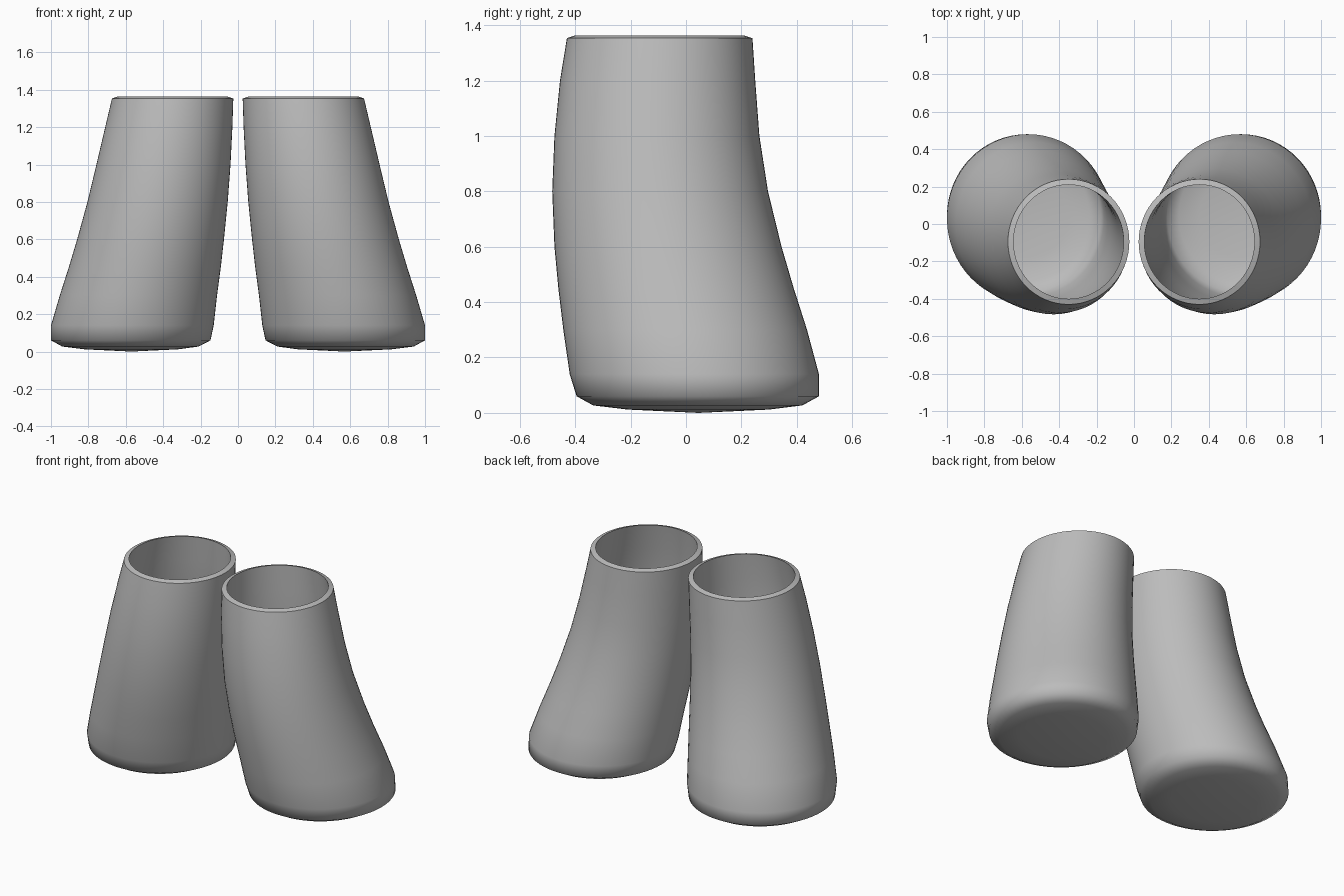
import bpy, bmesh
from math import cos, sin, tau

cube = bpy.data.objects.get("Cube")
if cube:
    bpy.data.objects.remove(cube, do_unlink=True)

grey = bpy.data.materials.new("plain grey")
grey.use_nodes = True
colour = (0.5, 0.5, 0.5, 1)
grey.diffuse_color = colour
grey.node_tree.nodes["Principled BSDF"].inputs["Base Color"].default_value = colour

SIDES = 64
WALL = 0.03
# Horizontal sections of the leg: z, inner x, outer x, front y, back y
SECTIONS = [
    (0.012, 0.32, 0.82, -0.21, 0.30),
    (0.027, 0.21, 0.94, -0.335, 0.42),
    (0.06, 0.147, 1.0, -0.395, 0.48),
    (0.14, 0.13, 1.0, -0.42, 0.48),
    (0.30, 0.112, 0.953, -0.443, 0.437),
    (0.45, 0.092, 0.905, -0.461, 0.389),
    (0.60, 0.075, 0.86, -0.475, 0.345),
    (0.80, 0.055, 0.805, -0.483, 0.296),
    (1.0, 0.04, 0.757, -0.475, 0.265),
    (1.2, 0.03, 0.71, -0.455, 0.25),
    (1.353, 0.025, 0.674, -0.43, 0.24),
]


def add_ring(bm, section, side, inset=0, lift=0):
    z, x0, x1, y0, y1 = section
    cx, cy = (x0 + x1) / 2, (y0 + y1) / 2
    rx, ry = (x1 - x0) / 2 - inset, (y1 - y0) / 2 - inset
    angles = [tau * i / SIDES for i in range(SIDES)]
    return [bm.verts.new((side * (cx + rx * cos(a)), cy + ry * sin(a), z + lift))
            for a in angles]


def add_cap(bm, ring, side, z):
    centre = bm.verts.new((side * 0.57, 0.045, z))
    for i in range(SIDES):
        bm.faces.new((centre, ring[i], ring[(i + 1) % SIDES]))


def build_leg(name, side):
    bm = bmesh.new()
    # Outer skin upwards, then over the rim and down the lining
    rings = [add_ring(bm, s, side) for s in SECTIONS]
    rim = len(rings)
    rings.append(add_ring(bm, SECTIONS[-1], side, WALL, 0.01))
    rings += [add_ring(bm, s, side, WALL, WALL if s[0] < 0.1 else 0)
              for s in reversed(SECTIONS[:-1])]
    for low, high in zip(rings, rings[1:]):
        for i in range(SIDES):
            j = (i + 1) % SIDES
            bm.faces.new((low[i], low[j], high[j], high[i]))
    # Sole and inside floor
    add_cap(bm, rings[0], side, 0)
    add_cap(bm, rings[-1], side, WALL)
    bmesh.ops.recalc_face_normals(bm, faces=bm.faces[:])
    for face in bm.faces:
        face.smooth = True
    # Crisp edges around the rim
    for ring in (rings[rim - 1], rings[rim]):
        for i in range(SIDES):
            bm.edges.get((ring[i], ring[(i + 1) % SIDES])).smooth = False
    mesh = bpy.data.meshes.new(name)
    bm.to_mesh(mesh)
    bm.free()
    mesh.materials.append(grey)
    bpy.context.collection.objects.link(bpy.data.objects.new(name, mesh))


build_leg("left_leg", 1)
build_leg("right_leg", -1)
